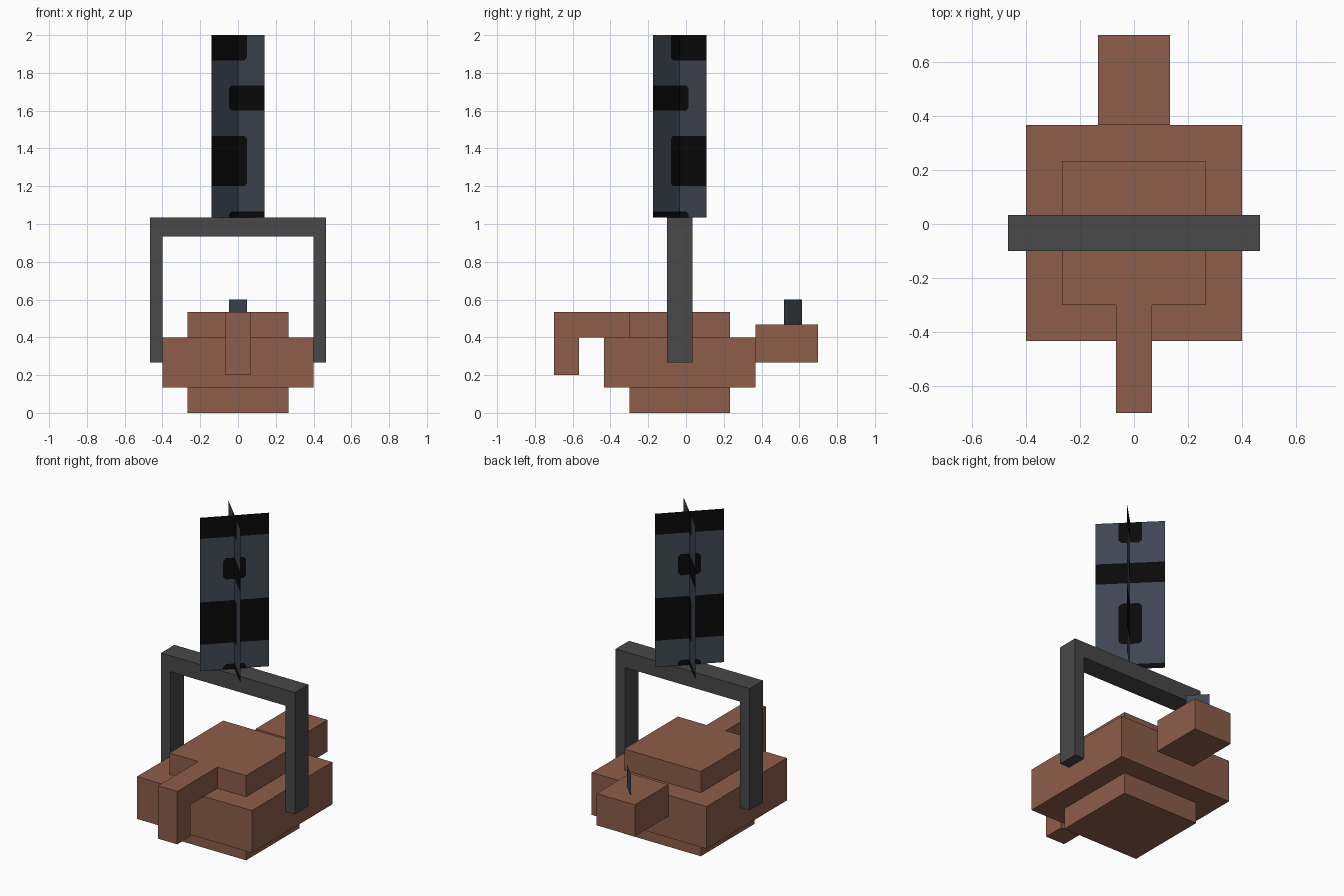
import bpy, bmesh, math

if "Cube" in bpy.data.objects:
    bpy.data.objects.remove(bpy.data.objects["Cube"])

U = 1 / 15  # modelling unit


def material(name, rgb):
    m = bpy.data.materials.new(name)
    m.diffuse_color = (*rgb, 1)
    m.use_nodes = True
    m.node_tree.nodes["Principled BSDF"].inputs["Base Color"].default_value = m.diffuse_color
    return m


CLAY = material("clay brown", (0.27, 0.11, 0.07))
IRON = material("iron grey", (0.065, 0.065, 0.065))
SLATE = material("chain slate", (0.05, 0.06, 0.084))
BLACK = material("chain black", (0.003, 0.003, 0.003))


def finish(name, bm, mats, location=(0, 0, 0), turn=0):
    mesh = bpy.data.meshes.new(name)
    bm.to_mesh(mesh)
    bm.free()
    for m in mats:
        mesh.materials.append(m)
    ob = bpy.data.objects.new(name, mesh)
    ob.location = location
    ob.rotation_euler.z = turn
    bpy.context.collection.objects.link(ob)
    return ob


def prism(name, profile, direction, mat):
    """Extrude a flat profile of 3D points (in units) along a direction."""
    bm = bmesh.new()
    face = bm.faces.new([bm.verts.new([c * U for c in p]) for p in profile])
    new = bmesh.ops.extrude_face_region(bm, geom=[face])["geom"]
    verts = [v for v in new if isinstance(v, bmesh.types.BMVert)]
    bmesh.ops.translate(bm, verts=verts, vec=[c * U for c in direction])
    bmesh.ops.recalc_face_normals(bm, faces=bm.faces)
    return finish(name, bm, [mat])


def box(name, half_x, y0, y1, z0, z1, mat):
    pts = [(-half_x, y0, z0), (half_x, y0, z0), (half_x, y0, z1), (-half_x, y0, z1)]
    return prism(name, pts, (0, y1 - y0, 0), mat)


# Stepped body and rear block
box("body", 6, -6.5, 5.5, 2, 6, CLAY)
box("base", 4, -4.5, 3.5, 0, 2, CLAY)
box("lid", 4, -4.5, 3.5, 6, 8, CLAY)
box("rear_block", 2, 5.5, 10.5, 4, 7, CLAY)

# Hooked spout at the front
spout = [(-10.5, 3), (-8.5, 3), (-8.5, 6), (-4.5, 6), (-4.5, 8), (-10.5, 8)]
prism("spout", [(-1, y, z) for y, z in spout], (2, 0, 0), CLAY)

# Hanging frame
frame = [(-7, 4), (-6, 4), (-6, 14), (6, 14), (6, 4), (7, 4), (7, 15.5), (-7, 15.5)]
prism("hanger_frame", [(x, -1.5, z) for x, z in frame], (0, 2, 0), IRON)


def chain_sheet(name, turn, first_is_band):
    """Upright sheet alternating full black bands and rounded black blobs."""
    bm = bmesh.new()

    def face(pts, index):
        f = bm.faces.new([bm.verts.new((x * U, 0, z * U)) for x, z in pts])
        f.material_index = index

    def rect(x0, x1, z0, z1, index):
        face([(x0, z0), (x1, z0), (x1, z1), (x0, z1)], index)

    levels = [15.5, 16, 18, 22, 24, 26, 28, 30]
    band = first_is_band
    for i, (z0, z1) in enumerate(zip(levels, levels[1:])):
        if i % 2:                       # plain row
            rect(-3, 3, z0, z1, 0)
            continue
        if band:                        # full-width band
            rect(-3, 3, z0, z1, 1)
        else:                           # blob with clipped corners
            rect(-3, -1, z0, z1, 0)
            rect(1, 3, z0, z1, 0)
            c = 0.25
            low = 0 if i == 0 else c
            high = 0 if z1 == 30 else c
            outline = []
            for sx, z, d, up in ((-1, z0, low, 1), (1, z0, low, 1),
                                 (1, z1, high, -1), (-1, z1, high, -1)):
                if not d:
                    outline.append((sx, z))
                    continue
                side, end = (sx, z + up * d), (sx * (1 - d), z)
                outline += [side, end] if sx * up < 0 else [end, side]
                tri = [(sx, z), end, side]
                face(tri if sx * up < 0 else tri[::-1], 0)
            face(outline, 1)
        band = not band
    return finish(name, bm, [SLATE, BLACK], (0, -0.5 * U, 0), turn)


# Crossed chain sheets
chain_sheet("chain_sheet_a", math.radians(45), False)
chain_sheet("chain_sheet_b", math.radians(-45), True)

# Small upright tab on the rear block
bm = bmesh.new()
bm.faces.new([bm.verts.new((x * U, 0, z * U))
              for x, z in ((-1, 7), (1, 7), (1, 9), (-1, 9))])
finish("rear_tab", bm, [SLATE], (0, 8.5 * U, 0), math.radians(-45))
